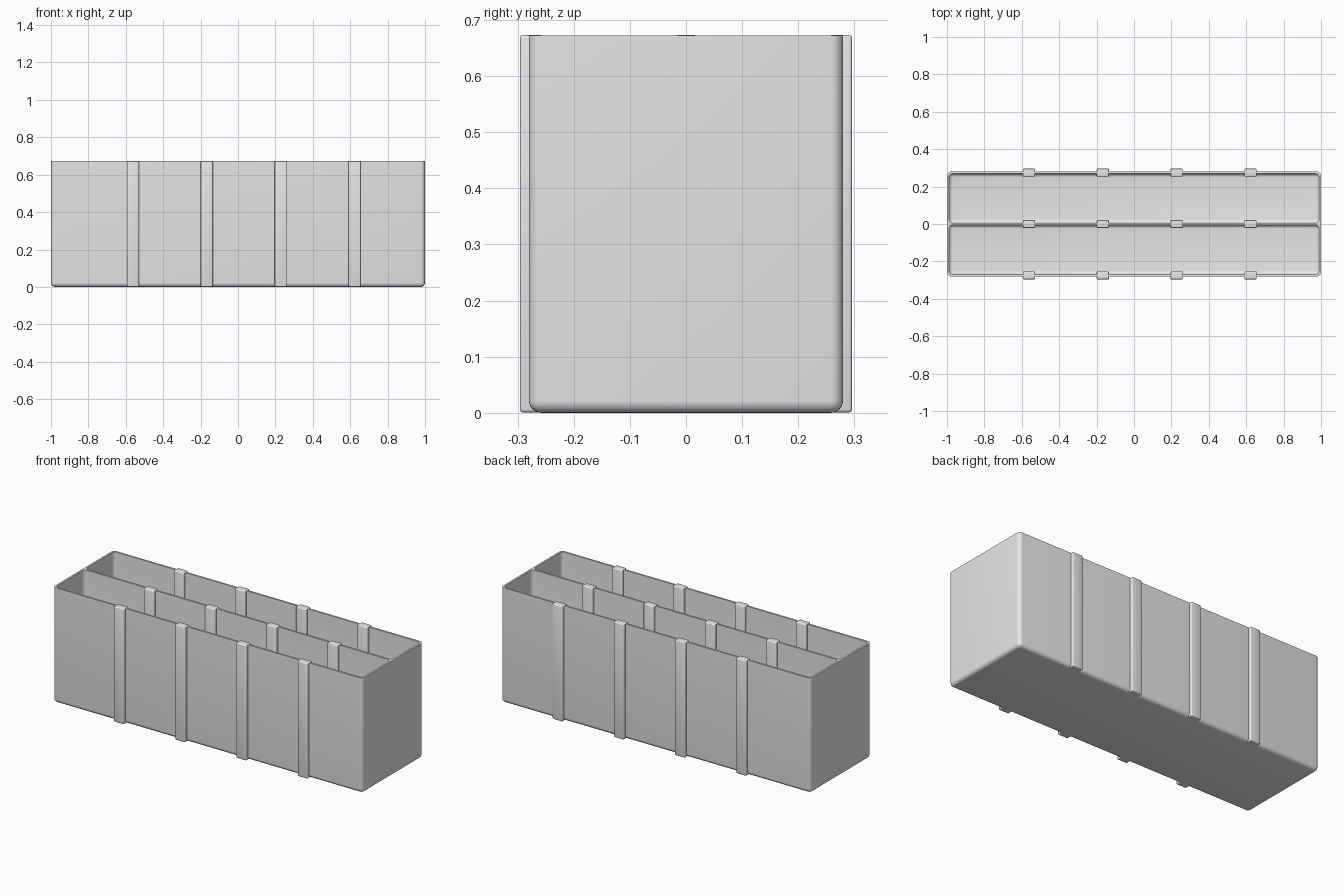
import bpy
import bmesh

cube = bpy.data.objects.get("Cube")
if cube:
    bpy.data.objects.remove(cube, do_unlink=True)

HEIGHT = 0.672
HALF_X, HALF_Y = 1.0, 0.28
WALL = 0.011
RIB_X = [-0.562 + 0.395 * i for i in range(4)]

grey = bpy.data.materials.new("light grey")
grey.use_nodes = True
grey.diffuse_color = (0.8, 0.8, 0.8, 1)
grey.node_tree.nodes["Principled BSDF"].inputs["Base Color"].default_value = (0.8, 0.8, 0.8, 1)


def rounded_box(name, low, high, radius, segments, keep_top=True):
    """Box between two corners with rounded edges; keep_top leaves the top rim sharp."""
    bm = bmesh.new()
    bmesh.ops.create_cube(bm, size=1)
    for v in bm.verts:
        v.co = [lo + (c + 0.5) * (hi - lo) for c, lo, hi in zip(v.co, low, high)]
    edges = [e for e in bm.edges
             if not (keep_top and all(v.co.z > high[2] - 0.001 for v in e.verts))]
    bmesh.ops.bevel(bm, geom=edges, offset=radius, segments=segments,
                    profile=0.5, affect='EDGES', clamp_overlap=True)
    mesh = bpy.data.meshes.new(name)
    bm.to_mesh(mesh)
    bm.free()
    mesh.materials.append(grey)
    obj = bpy.data.objects.new(name, mesh)
    bpy.context.collection.objects.link(obj)
    return obj


def smooth(obj):
    bpy.ops.object.select_all(action='DESELECT')
    obj.select_set(True)
    bpy.context.view_layer.objects.active = obj
    bpy.ops.object.shade_smooth_by_angle(angle=0.6)


# Open tray with two long compartments separated by a thin divider
tray = rounded_box("tray", (-HALF_X, -HALF_Y, 0), (HALF_X, HALF_Y, HEIGHT), 0.022, 6)
bpy.context.view_layer.objects.active = tray
for side, y0, y1 in (("front", -HALF_Y + WALL, -WALL / 2), ("back", WALL / 2, HALF_Y - WALL)):
    cutter = rounded_box(side + "_compartment_cutter", (-HALF_X + WALL, y0, WALL),
                         (HALF_X - WALL, y1, HEIGHT + 0.1), 0.02, 6)
    cut = tray.modifiers.new(side + "_compartment", 'BOOLEAN')
    cut.operation = 'DIFFERENCE'
    cut.solver = 'EXACT'
    cut.object = cutter
    bpy.ops.object.modifier_apply(modifier=cut.name)
    bpy.data.objects.remove(cutter, do_unlink=True)
smooth(tray)

# Upright ribs straddling the front wall, the divider and the back wall
for row, y in (("front", -0.275), ("divider", 0), ("back", 0.275)):
    for i, x in enumerate(RIB_X):
        rib = rounded_box(f"{row}_rib_{i + 1}", (x - 0.0325, y - 0.021, 0.001),
                          (x + 0.0325, y + 0.021, HEIGHT + 0.001), 0.005, 3, keep_top=False)
        smooth(rib)
